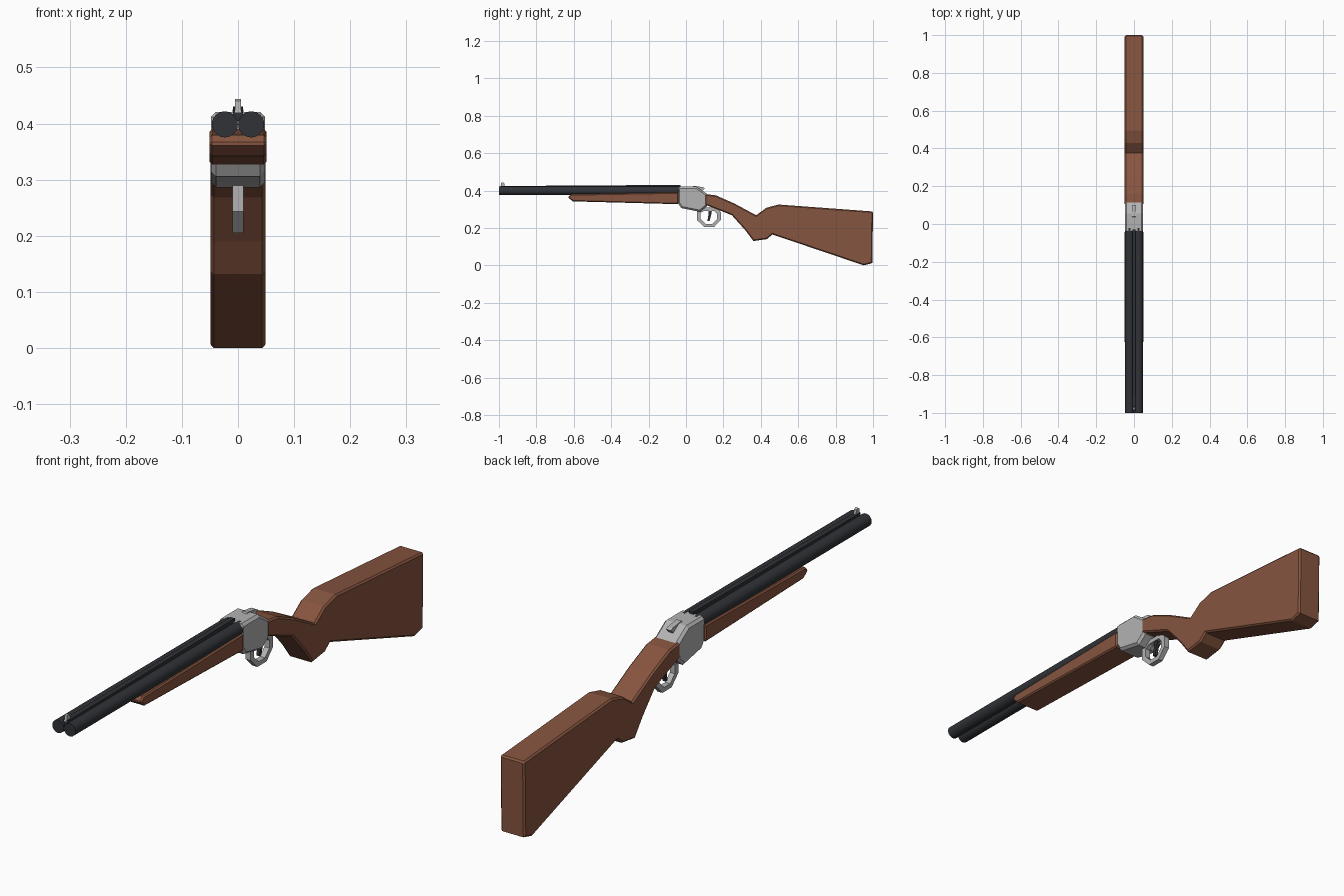
import bpy, bmesh, math

if "Cube" in bpy.data.objects:
    bpy.data.objects.remove(bpy.data.objects["Cube"])


def material(name, rgb):
    m = bpy.data.materials.new(name)
    m.diffuse_color = (*rgb, 1)
    m.use_nodes = True
    m.node_tree.nodes["Principled BSDF"].inputs["Base Color"].default_value = m.diffuse_color
    return m


WOOD = material("wood", (0.24, 0.09, 0.05))
DARK = material("dark_steel", (0.03, 0.032, 0.038))
STEEL = material("light_steel", (0.45, 0.45, 0.45))


def finish(name, bm, mat):
    bmesh.ops.recalc_face_normals(bm, faces=bm.faces)
    mesh = bpy.data.meshes.new(name)
    bm.to_mesh(mesh)
    bm.free()
    mesh.materials.append(mat)
    ob = bpy.data.objects.new(name, mesh)
    bpy.context.collection.objects.link(ob)
    return ob


def slab(name, pts, half, mat, bevel=0.0):
    """Extrude a (y, z) side profile across x, chamfering the side rims."""
    bm = bmesh.new()
    face = bm.faces.new([bm.verts.new((-half, y, z)) for y, z in pts])
    ext = bmesh.ops.extrude_face_region(bm, geom=[face])
    for v in ext["geom"]:
        if isinstance(v, bmesh.types.BMVert):
            v.co.x = half
    ob = finish(name, bm, mat)
    if bevel:
        mod = ob.modifiers.new("chamfer", "BEVEL")
        mod.width = bevel
        mod.segments = 1
        mod.limit_method = 'ANGLE'
        mod.angle_limit = math.radians(75)
    return ob


# Shoulder stock with grip
slab("stock", [(0.10, 0.382), (0.16, 0.374), (0.26, 0.330), (0.375, 0.268),
               (0.43, 0.308), (0.495, 0.325), (1.0, 0.288), (0.996, 0.012),
               (0.95, 0.0), (0.462, 0.165), (0.432, 0.140), (0.36, 0.130),
               (0.315, 0.190), (0.245, 0.268), (0.10, 0.325)], 0.049, WOOD, 0.006)

# Fore-end under the barrels
slab("fore_end", [(-0.04, 0.390), (-0.615, 0.380), (-0.632, 0.364),
                  (-0.605, 0.342), (-0.04, 0.327)], 0.051, WOOD, 0.005)

# Receiver block
slab("receiver", [(-0.045, 0.421), (0.055, 0.421), (0.115, 0.380), (0.113, 0.317),
                  (0.075, 0.286), (-0.025, 0.306), (-0.045, 0.335)],
     0.048, STEEL, 0.009)

# Top lever
slab("top_lever", [(0.03, 0.415), (0.04, 0.425), (0.09, 0.418), (0.10, 0.412),
                   (0.085, 0.395)], 0.010, STEEL)

# Twin barrels
for side, x in (("left", 0.0235), ("right", -0.0235)):
    bpy.ops.mesh.primitive_cylinder_add(vertices=24, radius=0.0232, depth=0.98,
                                        location=(x, -0.51, 0.3985),
                                        rotation=(math.pi / 2, 0, 0))
    barrel = bpy.context.object
    barrel.name = side + "_barrel"
    barrel.data.materials.append(DARK)
    bpy.ops.object.shade_smooth_by_angle(angle=math.radians(40))

# Sighting rib between the barrels, and front bead
slab("rib", [(-0.99, 0.405), (-0.99, 0.424), (-0.03, 0.430), (-0.03, 0.405)],
     0.009, DARK)
slab("front_sight", [(-0.992, 0.42), (-0.988, 0.440), (-0.982, 0.444),
                     (-0.972, 0.440), (-0.968, 0.42)], 0.005, STEEL)

# Trigger guard: flat-sided ring
outer = [(0.058, 0.292), (0.058, 0.243), (0.097, 0.205), (0.150, 0.205),
         (0.186, 0.243), (0.186, 0.285), (0.165, 0.308), (0.085, 0.308)]
cy, cz = 0.122, 0.256
bm = bmesh.new()
rings = []
for x, s in ((-0.01, 1), (0.01, 1), (0.01, 0.68), (-0.01, 0.68)):
    rings.append([bm.verts.new((x, cy + (y - cy) * s, cz + (z - cz) * s))
                  for y, z in outer])
for i in range(4):
    a, b = rings[i], rings[(i + 1) % 4]
    for j in range(8):
        k = (j + 1) % 8
        bm.faces.new((a[j], a[k], b[k], b[j]))
finish("trigger_guard", bm, STEEL)

# Trigger
slab("trigger", [(0.122, 0.305), (0.140, 0.305), (0.136, 0.275), (0.126, 0.236),
                 (0.114, 0.236), (0.120, 0.270)], 0.006, DARK)
